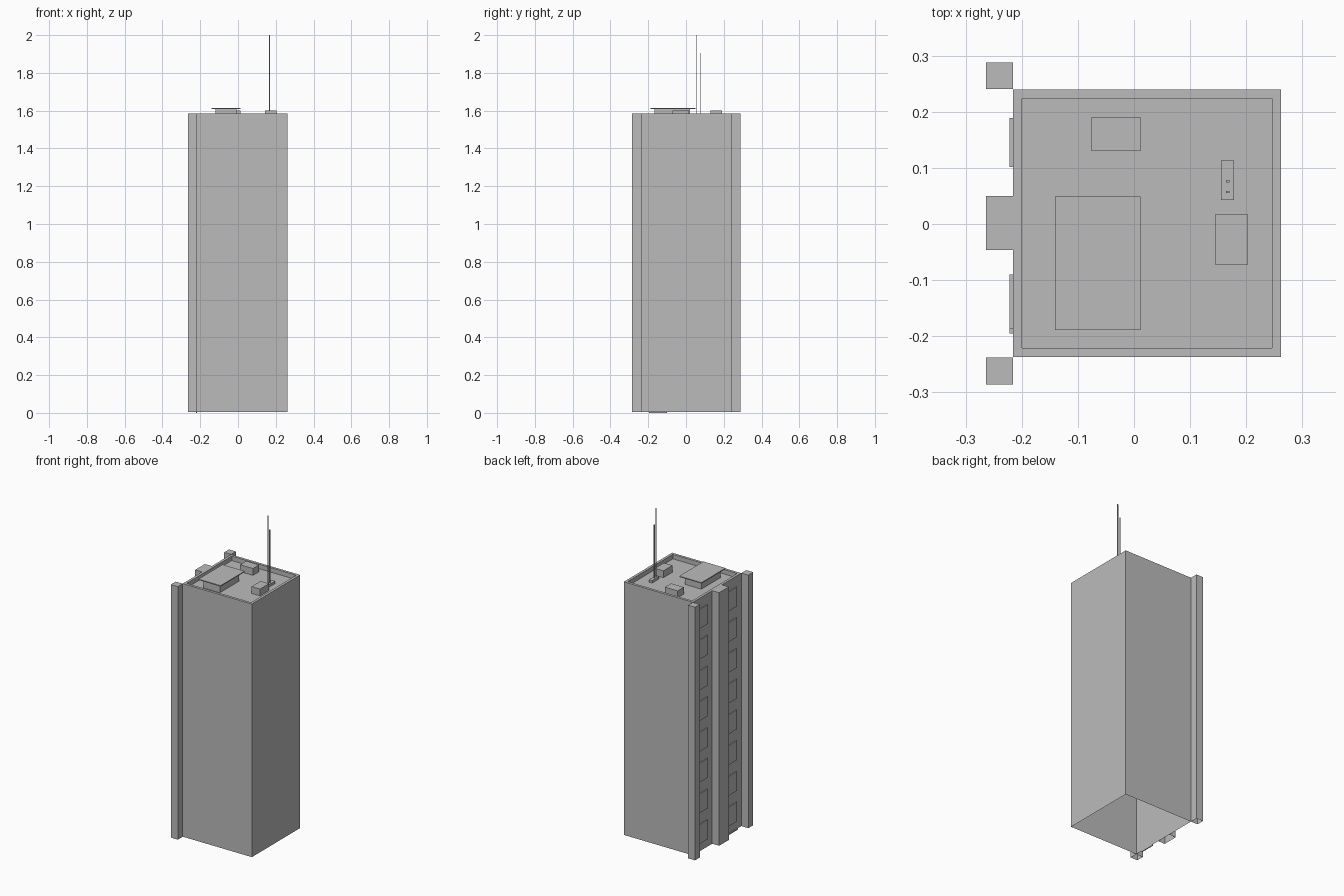
import bpy
import bmesh
from mathutils import Vector

cube = bpy.data.objects.get("Cube")
if cube:
    bpy.data.objects.remove(cube, do_unlink=True)

GREY = (0.5, 0.5, 0.5, 1)
concrete = bpy.data.materials.new("concrete_grey")
concrete.use_nodes = True
concrete.diffuse_color = GREY
concrete.node_tree.nodes["Principled BSDF"].inputs["Base Color"].default_value = GREY

BASE, ROOF, FLOOR = 0.004, 1.585, 1.557
WALL_X = -0.216


def box(name, x, y, z, open_bottom=False, rim=0, sink=0):
    """Box from ranges; optionally bottomless, optionally with a sunken top."""
    bm = bmesh.new()
    bmesh.ops.create_cube(bm, size=1)
    for v in bm.verts:
        v.co = Vector([r[0] if c < 0 else r[1] for c, r in zip(v.co, (x, y, z))])
    bm.normal_update()
    if rim:
        top = [f for f in bm.faces if f.normal.z > 0.9]
        bmesh.ops.inset_region(bm, faces=top, thickness=rim)
        # Extrude the inset floor down to make vertical parapet walls
        floor = bmesh.ops.extrude_discrete_faces(bm, faces=top)["faces"]
        for v in floor[0].verts:
            v.co.z -= sink
    if open_bottom:
        low = [f for f in bm.faces if f.normal.z < -0.9 and f.calc_center_median().z < z[0] + 0.001]
        bmesh.ops.delete(bm, geom=low, context='FACES_ONLY')
    mesh = bpy.data.meshes.new(name)
    bm.to_mesh(mesh)
    bm.free()
    mesh.materials.append(concrete)
    obj = bpy.data.objects.new(name, mesh)
    bpy.context.collection.objects.link(obj)
    return obj


# Hollow tower with a parapet around the sunken roof
box("tower", (WALL_X, 0.262), (-0.237, 0.24), (BASE, ROOF), True, 0.023, ROOF - FLOOR)

# Full-height piers along the windowed side
for name, y in (("front_pier", (-0.286, -0.238)), ("middle_pier", (-0.046, 0.05)),
                ("back_pier", (0.241, 0.288))):
    box(name, (-0.264, WALL_X), y, (BASE, ROOF), True)

# Two columns of shallow window panels
for side, y in (("front", (-0.187, -0.09)), ("back", (0.102, 0.189))):
    for i in range(8):
        z = 0.055 + i * 0.192
        box(f"{side}_window_{i + 1}", (-0.222, WALL_X), y, (z, z + 0.12))

# Door sill
box("door_sill", (-0.222, WALL_X), (-0.195, -0.1), (0, 0.007))

# Roof equipment
box("platform_base", (-0.12, -0.008), (-0.168, 0.02), (FLOOR, 1.609))
box("platform_slab", (-0.141, 0.012), (-0.189, 0.049), (1.609, 1.615))
box("back_roof_unit", (-0.076, 0.012), (0.13, 0.191), (FLOOR, 1.6))
box("left_roof_unit", (0.144, 0.203), (-0.072, 0.017), (FLOOR, 1.6))
box("antenna_base", (0.155, 0.178), (0.043, 0.113), (FLOOR, 1.573))

# Antennas
for name, y, top in (("tall_antenna", 0.057, 2.0), ("short_antenna", 0.076, 1.905)):
    box(name, (0.164, 0.17), (y - 0.002, y + 0.002), (1.573, top))
